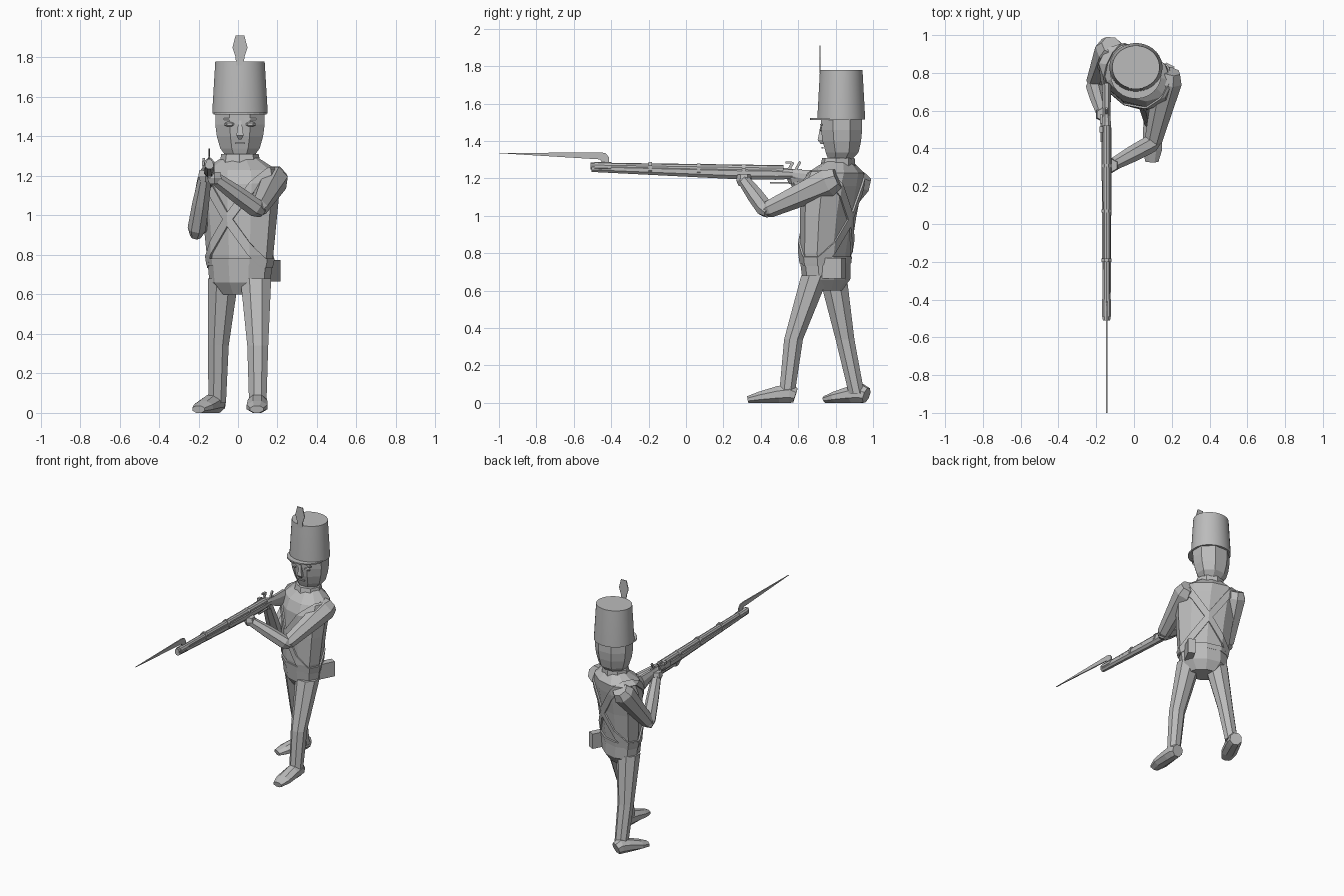
import bpy, bmesh, math
from mathutils import Vector, Matrix

if "Cube" in bpy.data.objects:
    bpy.data.objects.remove(bpy.data.objects["Cube"])

X, Y, Z = Vector((1, 0, 0)), Vector((0, 1, 0)), Vector((0, 0, 1))
BODY_X, GUN_X = .01, -.145
TURN = Matrix.Rotation(math.radians(-27), 3, 'Z')
ACROSS = TURN @ X

grey = bpy.data.materials.new("plain_grey")
grey.use_nodes = True
grey.diffuse_color = (.5, .5, .5, 1)
grey.node_tree.nodes["Principled BSDF"].inputs["Base Color"].default_value = grey.diffuse_color


def body(y, z):
    return Vector((BODY_X, y, z))


def gun(y, z):
    return Vector((GUN_X, y, z))


def along(start, end, fractions):
    return [start.lerp(end, f) for f in fractions]


def finish(name, bm):
    """Turn a bmesh into a named grey object."""
    bmesh.ops.recalc_face_normals(bm, faces=bm.faces[:])
    mesh = bpy.data.meshes.new(name)
    bm.to_mesh(mesh)
    bm.free()
    mesh.materials.append(grey)
    ob = bpy.data.objects.new(name, mesh)
    bpy.context.collection.objects.link(ob)
    return ob


def tube(name, path, widths, depth=1, sides=8, ref=X, axis=None):
    """Loft rings along a path; depth is one ratio or one value per ring."""
    depths = depth if isinstance(depth, list) else [w * depth for w in widths]
    bm = bmesh.new()
    shift = math.pi / sides
    rings = []
    for i, (centre, wide, deep) in enumerate(zip(path, widths, depths)):
        t = axis or (path[min(i + 1, len(path) - 1)] - path[max(i - 1, 0)]).normalized()
        u = (ref - t * ref.dot(t)).normalized() / math.cos(shift)
        v = t.cross(u)
        angles = [shift * (2 * k + 1) for k in range(sides)]
        rings.append([bm.verts.new(centre + u * wide * math.cos(a) + v * deep * math.sin(a))
                      for a in angles])
    for low, high in zip(rings, rings[1:]):
        for k in range(sides):
            bm.faces.new((low[k - 1], low[k], high[k], high[k - 1]))
    bm.faces.new(rings[0])
    bm.faces.new(rings[-1])
    return finish(name, bm)


def box(name, centre, size, turn=Matrix.Identity(3)):
    bm = bmesh.new()
    bmesh.ops.create_cube(bm, size=1, matrix=Matrix.LocRotScale(centre, turn, Vector(size)))
    return finish(name, bm)


def plate(name, outline, depth):
    """Extrude a flat outline by a depth vector, centred on the outline."""
    bm = bmesh.new()
    face = bm.faces.new([bm.verts.new(p - depth / 2) for p in outline])
    made = bmesh.ops.extrude_face_region(bm, geom=[face])["geom"]
    bmesh.ops.translate(bm, vec=depth, verts=[g for g in made if isinstance(g, bmesh.types.BMVert)])
    return finish(name, bm)


def strap(name, normal, centre, half):
    """Band of the coat surface between two parallel planes, thickened."""
    bm = bmesh.new()
    bm.from_mesh(coat.data)
    for way in (normal, -normal):
        bmesh.ops.bisect_plane(bm, geom=bm.verts[:] + bm.edges[:] + bm.faces[:],
                               plane_co=centre + way * half, plane_no=way, clear_outer=True)
    solid = finish(name, bm).modifiers.new("thickness", 'SOLIDIFY')
    solid.thickness, solid.offset = .01, 1


# Coat, turned so the left shoulder leads, with its belts
coat = tube("coat", [body(.745, .74), body(.745, .8), body(.76, 1), body(.78, 1.16),
                     body(.8, 1.23), body(.82, 1.3)],
            [.16, .17, .19, .205, .19, .08], depth=.68, sides=10, ref=ACROSS, axis=Z)
tube("collar", [body(.81, 1.25), body(.815, 1.31)], [.1, .09], depth=.87, ref=ACROSS, axis=Z)
lean = math.radians(36)
for name, sign in (("left", 1), ("right", -1)):
    strap(name + "_crossbelt", ACROSS * math.cos(lean) + Z * sign * math.sin(lean),
          body(.76, .98), .022)
strap("waist_belt", Z, body(.75, .765), .018)
box("hip_pouch", (.165, .79, .72), (.05, .12, .11), TURN)

# Hips, legs and shoes
tube("hips", [body(.75, .6), body(.75, .66), body(.745, .77)], [.1, .155, .165],
     depth=.72, sides=10, ref=ACROSS, axis=Z)


def leg(side, hip, knee, ankle, heel, toe):
    """Straight thigh and shin over a flat-soled shoe."""
    tube(side + "_leg", [hip, knee, ankle], [.078, .053, .044], depth=.95, axis=Z)
    heights = [.04, .05, .045, .03, .018]
    sole = along(heel, toe, (0, .12, .36, .75, 1))
    tube(side + "_shoe", [p + Z * h for p, h in zip(sole, heights)],
         [.04, .048, .05, .052, .034], depth=heights, ref=(toe - heel).cross(Z))


leg("left", Vector((.09, .69, .68)), Vector((.1, .575, .34)), Vector((.1, .54, .05)),
    Vector((.1, .585, 0)), Vector((.095, .33, 0)))
leg("right", Vector((-.075, .785, .68)), Vector((-.1, .85, .34)), Vector((-.105, .912, .05)),
    Vector((-.1, .965, 0)), Vector((-.2, .745, 0)))


# Arms and hands
def arm(side, shoulder, elbow, hand):
    tube(side + "_upper_arm", along(shoulder, elbow, (-.15, 0, .95, 1.05)),
         [.05, .07, .043, .025], sides=7, ref=Z)
    tube(side + "_forearm", along(elbow, hand, (-.1, .05, .5, 1)),
         [.025, .043, .04, .03], sides=7, ref=Z)
    tube(side + "_hand", [hand - Z * .03, hand, hand + Z * .03], [.025, .036, .03], sides=6)
    for k in range(4):
        for edge in (-.03, .03):
            box(side + "_finger", gun(hand.y + .02 * k - .03, hand.z + .025), (.014, .018, .05))


arm("left", Vector((.18, .76, 1.18)), Vector((.1, .43, 1.03)), Vector((-.12, .31, 1.19)))
arm("right", Vector((-.13, .92, 1.18)), Vector((-.21, .74, .92)), Vector((-.165, .58, 1.2)))

# Head and face
tube("neck", [body(.82, 1.26), body(.83, 1.36)], [.065, .07], axis=Z)
tube("head", [body(.825, 1.305), body(.835, 1.34), body(.833, 1.4), body(.832, 1.46),
              body(.83, 1.53)], [.075, .1, .117, .125, .125], depth=.88, axis=Z)
tube("nose", [body(.728, 1.385), body(.722, 1.405), body(.725, 1.48)], [.008, .018, .007],
     sides=4, axis=Z)
box("mouth", body(.73, 1.365), (.05, .01, .008))
for side, offset in (("left", X * .053), ("right", X * -.053)):
    eye = body(.724, 1.462) + offset
    tube(side + "_eye", [eye, eye - Y * .008], [.025, .014], depth=.5, axis=Y)
    box(side + "_brow", eye + Z * .025, (.06, .014, .01))

# Tall hat with peak and plume
hat = tube("hat", [body(.83, 1.515), body(.83, 1.53), body(.83, 1.78)], [.14, .14, .125],
           depth=.91, sides=32, axis=Z)
bpy.ops.object.select_all(action='DESELECT')
hat.select_set(True)
bpy.context.view_layer.objects.active = hat
bpy.ops.object.shade_smooth_by_angle()
arc = [math.pi * k / 12 for k in range(13)]
plate("hat_peak", [body(.79, 1.517) + X * .135 * math.cos(a) - Y * .127 * math.sin(a) for a in arc],
      Z * .01)
half_plume = [(.02, 1.76), (.022, 1.8), (.038, 1.85), (.022, 1.912)]
plate("plume", [body(.716, z) + X * w for w, z in half_plume]
      + [body(.716, z) - X * w for w, z in reversed(half_plume)], Y * .006)

# Long gun
tube("barrel", [gun(-.51, 1.266), gun(.52, 1.248)], [.018, .022], sides=10)
tube("gun_stock", [gun(-.505, 1.254), gun(.27, 1.228), gun(.48, 1.225), gun(.57, 1.222),
                   gun(.735, 1.19)],
     [.021, .026, .027, .02, .024], depth=[.019, .032, .032, .024, .058])
for y in (-.2, .06, .3):
    band = gun(y, 1.25 - y * .03)
    tube("barrel_band", [band, band + Y * .018], [.027, .027], depth=1.2)
lock = gun(.5, 1.24) - X * .028
tilt = Matrix.Rotation(math.radians(-30), 3, 'X')
box("lock_plate", lock, (.008, .13, .03))
box("flash_pan", lock + Z * .022, (.02, .03, .02))
box("hammer", lock + Y * .06 + Z * .025, (.012, .016, .05), tilt)
box("hammer_jaw", lock + Y * .05 + Z * .045, (.014, .035, .012))
box("rear_sight", gun(.6, 1.27), (.012, .014, .045), tilt)
box("trigger_guard", gun(.5, 1.178), (.012, .1, .008))

# Bayonet with socket and cranked arm
tube("bayonet_socket", [gun(-.49, 1.264), gun(-.4, 1.262)], [.024, .024], sides=10)
plate("bayonet_blade", [gun(-.41, 1.27), gun(-.413, 1.315), gun(-.43, 1.335), gun(-.46, 1.34),
                        gun(-1, 1.335), gun(-.46, 1.302), gun(-.44, 1.27)], X * .008)
